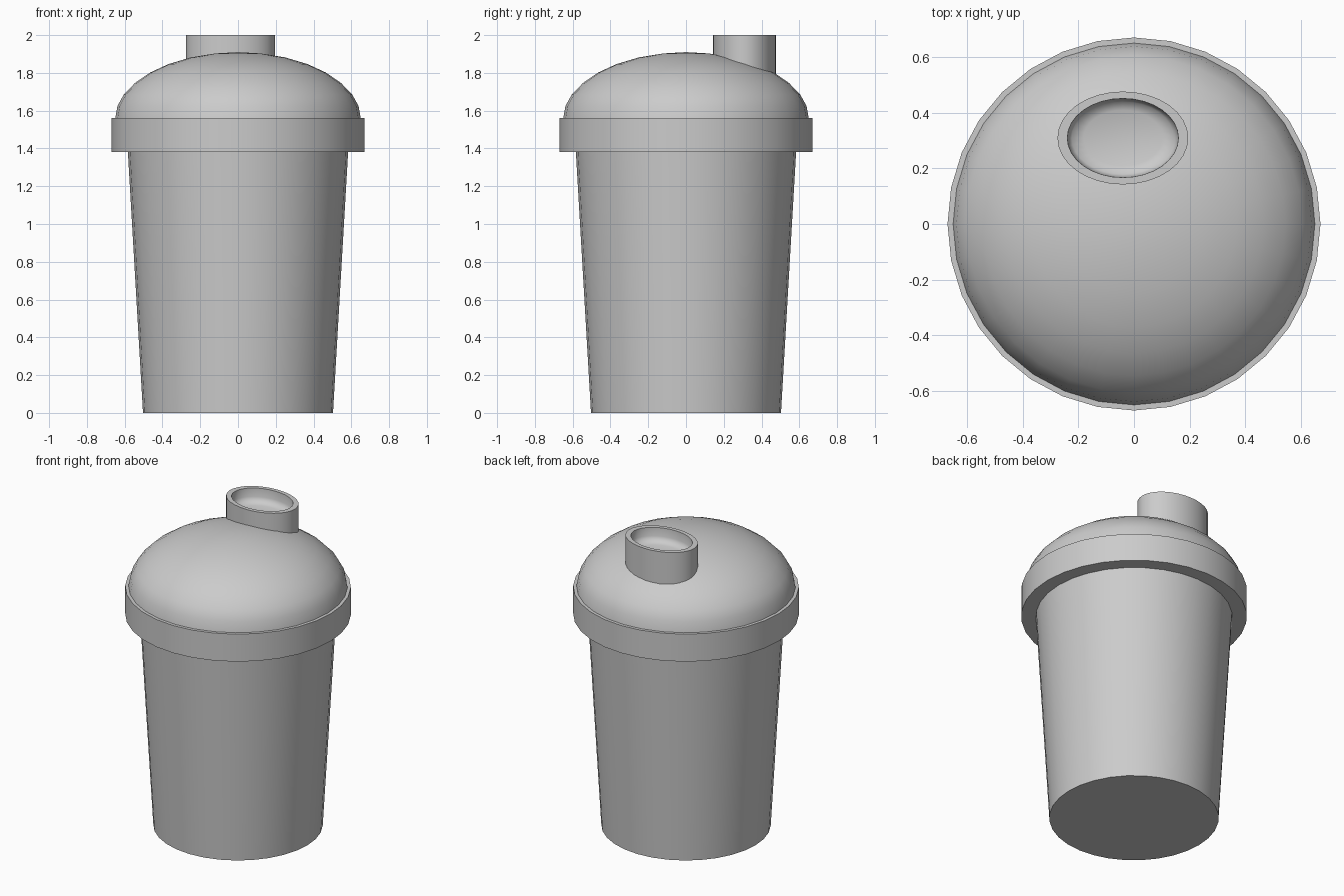
import bpy, bmesh, math

if "Cube" in bpy.data.objects:
    bpy.data.objects.remove(bpy.data.objects["Cube"])


def lathe(name, profile, rx=1.0, ry=1.0, centre=(0, 0), segments=32, angle=35):
    """Revolve (radius, z) points around z; radius 0 makes a pole."""
    bm = bmesh.new()
    rings = []
    for r, z in profile:
        if r == 0:
            rings.append([bm.verts.new((centre[0], centre[1], z))])
            continue
        ring = []
        for i in range(segments):
            a = 2 * math.pi * i / segments
            ring.append(bm.verts.new((centre[0] + r * rx * math.cos(a),
                                      centre[1] + r * ry * math.sin(a), z)))
        rings.append(ring)
    for low, high in zip(rings, rings[1:]):
        for i in range(segments):
            j = (i + 1) % segments
            if len(low) == 1:
                bm.faces.new((low[0], high[j], high[i]))
            elif len(high) == 1:
                bm.faces.new((low[i], low[j], high[0]))
            else:
                bm.faces.new((low[i], low[j], high[j], high[i]))
    bmesh.ops.recalc_face_normals(bm, faces=bm.faces)
    mesh = bpy.data.meshes.new(name)
    bm.to_mesh(mesh)
    bm.free()
    obj = bpy.data.objects.new(name, mesh)
    bpy.context.collection.objects.link(obj)
    bpy.ops.object.select_all(action='DESELECT')
    obj.select_set(True)
    bpy.context.view_layer.objects.active = obj
    bpy.ops.object.shade_smooth_by_angle(angle=math.radians(angle))
    return obj


# Tapered cup with a flat base; its top ends hidden inside the lid
lathe("cup_body", [(0, 0), (0.503, 0), (0.583, 1.38), (0.586, 1.43), (0, 1.43)])

# Lid: straight collar with a domed top
lathe("domed_lid", [(0, 1.38), (0.67, 1.38), (0.67, 1.56), (0.65, 1.56),
                    (0.638, 1.625), (0.605, 1.685), (0.545, 1.747),
                    (0.465, 1.802), (0.37, 1.846), (0.25, 1.882),
                    (0.12, 1.903), (0, 1.91)])

# Oval spout: outer wall, flat rim and a dished recess inside
lathe("drinking_spout", [(0, 1.74), (1, 1.74), (1, 2.0), (0.85, 2.0),
                         (0.84, 1.945), (0.78, 1.92), (0.6, 1.908), (0, 1.904)],
      rx=0.235, ry=0.167, centre=(-0.04, 0.309), angle=60)
